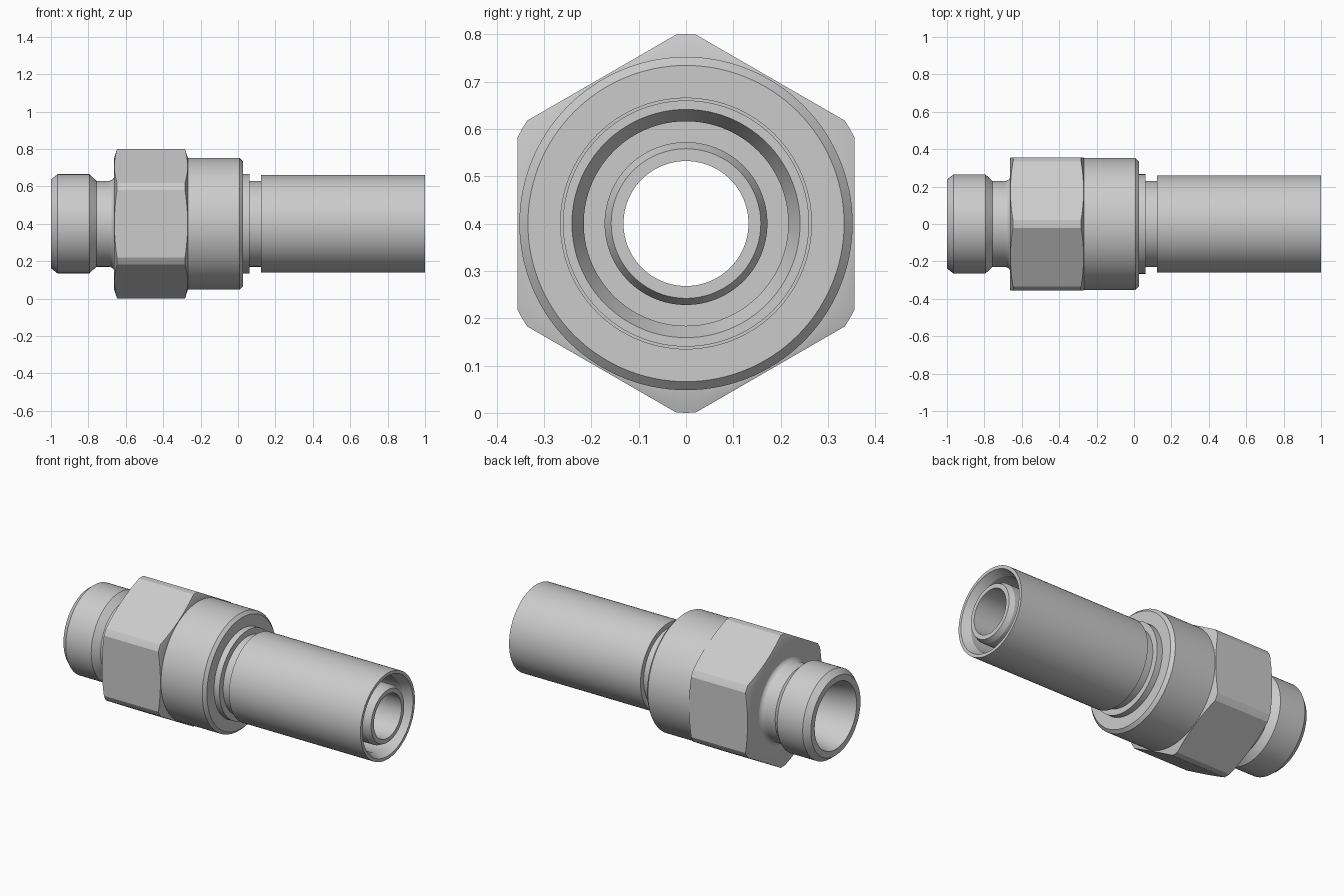
import bpy, bmesh
from math import sin, cos, pi, radians

if "Cube" in bpy.data.objects:
    bpy.data.objects.remove(bpy.data.objects["Cube"], do_unlink=True)

STEPS = 120
AXIS_Z = 0.4

steel = bpy.data.materials.new("plain_grey_steel")
steel.use_nodes = True
grey = (0.6, 0.6, 0.6, 1.0)
steel.diffuse_color = grey
steel.node_tree.nodes["Principled BSDF"].inputs["Base Color"].default_value = grey


def turn(name, profile):
    """Sweep a closed (x, radius) loop round the x axis; profile depends on angle."""
    bm = bmesh.new()
    rings = []
    for i in range(STEPS):
        a = 2 * pi * i / STEPS
        rings.append([bm.verts.new((x, r * cos(a), AXIS_Z + r * sin(a)))
                      for x, r in profile(a)])
    for i, ring in enumerate(rings):
        nxt = rings[(i + 1) % STEPS]
        n = len(ring)
        for j in range(n):
            k = (j + 1) % n
            bm.faces.new((ring[j], ring[k], nxt[k], nxt[j]))
    bmesh.ops.recalc_face_normals(bm, faces=bm.faces)
    mesh = bpy.data.meshes.new(name)
    bm.to_mesh(mesh)
    bm.free()
    mesh.materials.append(steel)
    obj = bpy.data.objects.new(name, mesh)
    bpy.context.collection.objects.link(obj)
    bpy.ops.object.select_all(action="DESELECT")
    obj.select_set(True)
    bpy.context.view_layer.objects.active = obj
    bpy.ops.object.shade_smooth_by_angle(angle=radians(20))
    return obj


# Core: coned inlet, plain threaded end, undercut with fillet, neck, nipple and bore
fillet = [(-0.69 + 0.03 * sin(t), 0.26 - 0.03 * cos(t))
          for t in (pi / 2 * i / 6 for i in range(7))]
core = [(-1, 0.2), (-1, 0.237), (-0.965, 0.265), (-0.795, 0.265), (-0.757, 0.23)]
core += fillet
core += [(-0.6, 0.26), (-0.6, 0.23), (0.2, 0.23), (0.2, 0.172), (0.97, 0.172),
         (1, 0.158), (1, 0.132), (-0.7, 0.132), (-0.7, 0.165), (-0.8, 0.165)]
turn("body_core", lambda a: core)


# Hexagon with rounded corners and conical end chamfers
def hexagon(a):
    off = (a + pi / 6) % (pi / 3) - pi / 6
    r = min(0.356 / cos(off), 0.4)
    cap = 0.352
    dx = (r - cap) * 0.32
    return [(-0.662, 0.2), (-0.662, cap), (-0.662 + dx, r),
            (-0.268 - dx, r), (-0.268, cap), (-0.268, 0.2)]


turn("hexagon_nut", hexagon)

# Round collar behind the hexagon, with a chamfered edge
collar = [(-0.268, 0.2), (-0.268, 0.352), (0.008, 0.352), (0.026, 0.334), (0.026, 0.2)]
turn("collar", lambda a: collar)

# Thin flange between collar and neck
flange = [(0.01, 0.2), (0.01, 0.266), (0.062, 0.266), (0.062, 0.2)]
turn("neck_flange", lambda a: flange)

# Outer sleeve, open at the far end with a flared lip
sleeve = [(0.122, 0.216), (0.122, 0.26), (1, 0.26), (1, 0.241), (0.95, 0.216)]
turn("outer_sleeve", lambda a: sleeve)
